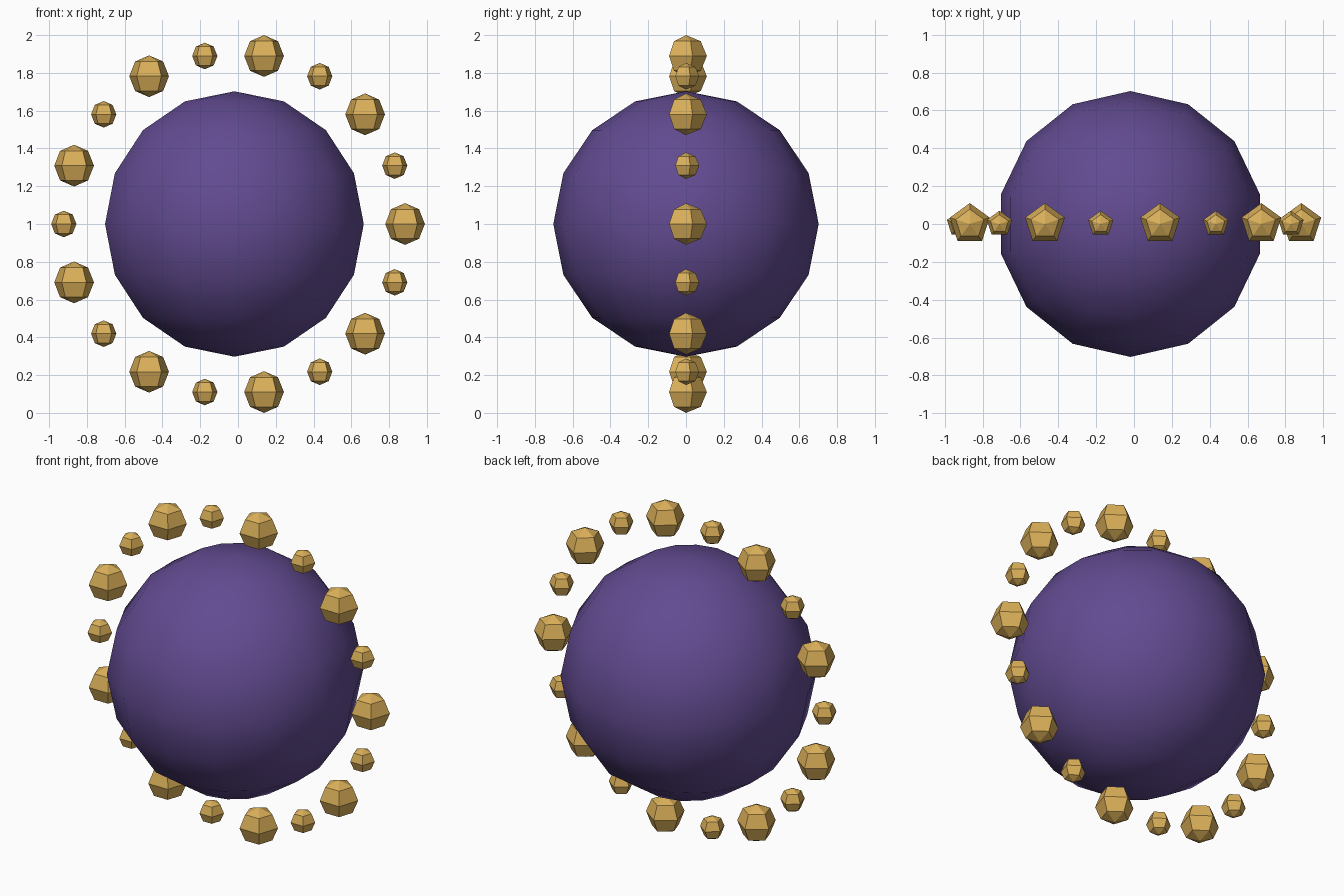
import bpy, bmesh, math

cube = bpy.data.objects.get("Cube")
if cube:
    bpy.data.objects.remove(cube, do_unlink=True)

CENTRE = (-0.019, 0.0, 1.0)
RING_RADIUS = 0.9033


def make_material(name, colour):
    mat = bpy.data.materials.new(name)
    mat.use_nodes = True
    mat.diffuse_color = colour
    mat.node_tree.nodes["Principled BSDF"].inputs["Base Color"].default_value = colour
    return mat


def make_sphere(name, radius, segments, rings, location, mat, smooth=False):
    """Latitude sphere with one meridian pointing to +y."""
    bm = bmesh.new()
    half = [math.pi * i / rings for i in range(rings + 1)]
    verts = [bm.verts.new((0, radius * math.sin(a), radius * math.cos(a))) for a in half]
    edges = [bm.edges.new(pair) for pair in zip(verts, verts[1:])]
    bmesh.ops.spin(bm, geom=verts + edges, cent=(0, 0, 0), axis=(0, 0, 1),
                   angle=math.tau, steps=segments, use_merge=False)
    bmesh.ops.remove_doubles(bm, verts=bm.verts, dist=radius * 0.001)
    bmesh.ops.recalc_face_normals(bm, faces=bm.faces)
    for face in bm.faces:
        face.smooth = smooth
    mesh = bpy.data.meshes.new(name)
    bm.to_mesh(mesh)
    bm.free()
    mesh.materials.append(mat)
    obj = bpy.data.objects.new(name, mesh)
    obj.location = location
    bpy.context.scene.collection.objects.link(obj)
    return obj


purple = make_material("deep_purple", (0.122, 0.07, 0.283, 1))
gold = make_material("gold", (0.70, 0.43, 0.10, 1))

# Central smooth orb
make_sphere("orb", 0.7025, 14, 8, CENTRE, purple, smooth=True)

# Upright ring of faceted beads, alternating large and small
BEADS = 18
for i in range(BEADS):
    angle = math.tau * i / BEADS
    large = i % 2 == 0
    place = (CENTRE[0] + RING_RADIUS * math.cos(angle), 0,
             CENTRE[2] + RING_RADIUS * math.sin(angle))
    make_sphere(f"{'large' if large else 'small'}_bead_{i // 2 + 1}",
                0.1104 if large else 0.0702, 5, 4, place, gold)
